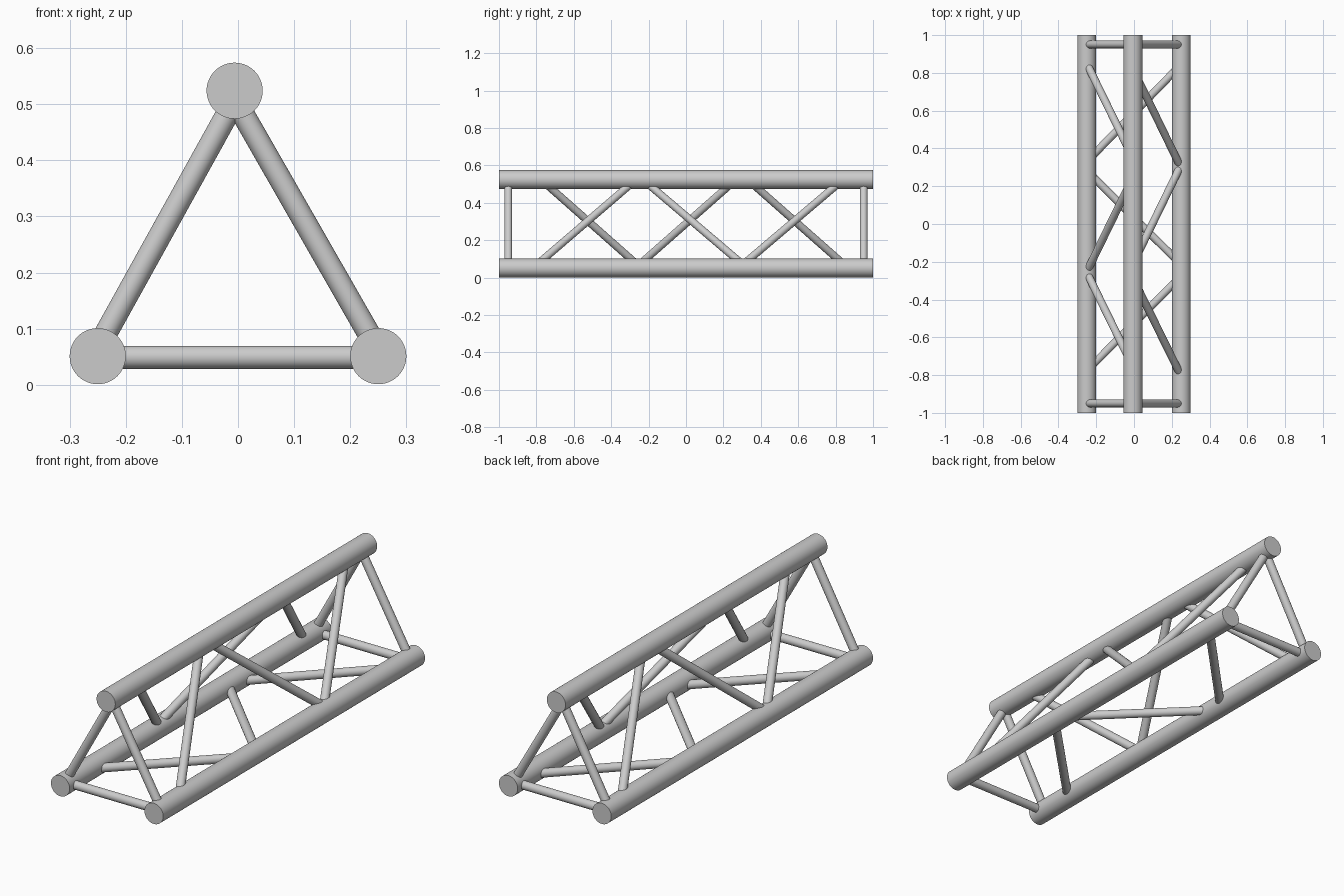
import bpy
from mathutils import Vector

if "Cube" in bpy.data.objects:
    bpy.data.objects.remove(bpy.data.objects["Cube"])


def tube(name, a, b, radius, sides=32):
    """Smooth capped cylinder between two points."""
    a, b = Vector(a), Vector(b)
    d = b - a
    bpy.ops.mesh.primitive_cylinder_add(
        vertices=sides, radius=radius, depth=d.length, location=(a + b) / 2,
        rotation=d.to_track_quat('Z', 'Y').to_euler())
    obj = bpy.context.object
    obj.name = name
    bpy.ops.object.shade_smooth_by_angle()
    return obj


# Three long main tubes
for name, x, z in (("left_chord", -0.25, 0.051),
                   ("right_chord", 0.25, 0.051),
                   ("top_chord", -0.006, 0.524)):
    tube(name, (x, -1, z), (x, 1, z), 0.05, 64)

# Each face: start (x, z), end (x, z) and the y pairs of its zigzag braces
faces = {
    "left": ((-0.258, 0.051), (0.004, 0.524),
             ((-0.24, -0.775), (-0.27, 0.267), (0.866, 0.33))),
    "right": ((0.256, 0.051), (-0.015, 0.524),
              ((-0.818, -0.267), (0.326, -0.23), (0.283, 0.84))),
    "bottom": ((-0.25, 0.049), (0.25, 0.049),
               ((-0.777, -0.275), (0.282, -0.215), (0.33, 0.845))),
}
for face, ((x0, z0), (x1, z1), diagonals) in faces.items():
    # Straight end braces
    for end, y in (("front", -0.95), ("back", 0.95)):
        tube(f"{face}_{end}_brace", (x0, y, z0), (x1, y, z1), 0.0205)
    # Diagonal braces
    for i, (ya, yb) in enumerate(diagonals, 1):
        tube(f"{face}_diagonal_{i}", (x0, ya, z0), (x1, yb, z1), 0.0205)
